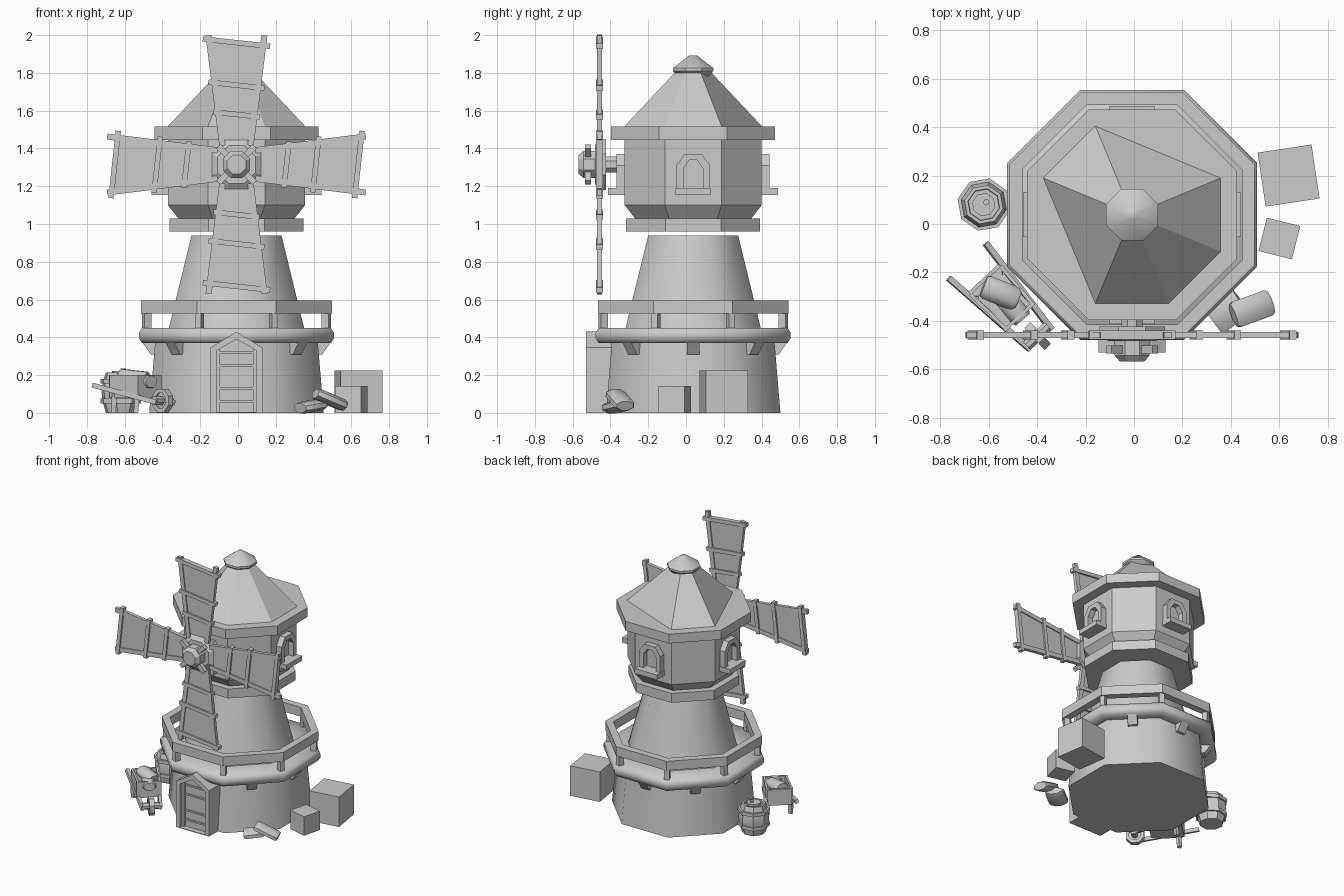
import bpy, bmesh, math
from math import sin, cos, pi, radians
from mathutils import Vector, Matrix

if bpy.data.objects.get("Cube"):
    bpy.data.objects.remove(bpy.data.objects["Cube"])

GREY = (0.6, 0.6, 0.6, 1)
mat = bpy.data.materials.new("stone_grey")
mat.use_nodes = True
mat.diffuse_color = GREY
mat.node_tree.nodes["Principled BSDF"].inputs["Base Color"].default_value = GREY

C = Vector((-0.008, 0.038, 0))          # tower axis
HUB = Vector((-0.008, -0.458, 1.315))   # sail centre
STEP = pi / 4


def finish(name, bm, smooth=0):
    bmesh.ops.recalc_face_normals(bm, faces=bm.faces)
    me = bpy.data.meshes.new(name)
    bm.to_mesh(me)
    bm.free()
    ob = bpy.data.objects.new(name, me)
    bpy.context.collection.objects.link(ob)
    me.materials.append(mat)
    if smooth:
        bpy.ops.object.select_all(action='DESELECT')
        ob.select_set(True)
        bpy.context.view_layer.objects.active = ob
        bpy.ops.object.shade_smooth_by_angle(angle=radians(smooth))
    return ob


def lathe(name, profile, m=None, loop=False, smooth=0):
    """Eight-sided turning; profile radii measure to the flats."""
    bm = bmesh.new()
    rings = []
    for r, z in profile:
        r /= cos(pi / 8)
        rings.append([bm.verts.new((r * cos((k + .5) * STEP), r * sin((k + .5) * STEP), z)) for k in range(8)])
    pairs = list(zip(rings, rings[1:]))
    if loop:
        pairs.append((rings[-1], rings[0]))
    else:
        bm.faces.new(rings[0])
        bm.faces.new(rings[-1])
    for a, b in pairs:
        for k in range(8):
            j = (k + 1) % 8
            bm.faces.new((a[k], a[j], b[j], b[k]))
    bm.transform(m or Matrix.Translation(C))
    return finish(name, bm, smooth)


def prism(name, outline, y0, y1, m, hole=None):
    """Extrude an (x, z) outline along y, optionally as a frame around a hole."""
    bm = bmesh.new()
    def ring(pts, y):
        return [bm.verts.new((x, y, z)) for x, z in pts]
    def bridge(a, b):
        for k in range(len(a)):
            j = (k + 1) % len(a)
            bm.faces.new((a[k], a[j], b[j], b[k]))
    a, b = ring(outline, y0), ring(outline, y1)
    bridge(a, b)
    if hole:
        c, d = ring(hole, y0), ring(hole, y1)
        bridge(c, d)
        bridge(a, c)
        bridge(b, d)
    else:
        bm.faces.new(a)
        bm.faces.new(b)
    bm.transform(m)
    return finish(name, bm)


def box(name, centre, size, m=Matrix()):
    bm = bmesh.new()
    bmesh.ops.create_cube(bm, size=1)
    bm.transform(m @ Matrix.Translation(centre) @ Matrix.Diagonal((*size, 1)))
    return finish(name, bm)


def bar(name, p, q, w, d, side=(0, 1, 0)):
    """Box beam from p to q, d thick along side and w across."""
    p, q = Vector(p), Vector(q)
    z = (q - p).normalized()
    x = Vector(side).cross(z).normalized()
    rot = Matrix((x, z.cross(x), z)).transposed().to_4x4()
    return box(name, (0, 0, 0), (w, d, (q - p).length), Matrix.Translation((p + q) / 2) @ rot)


def place(x, y, z, deg):
    return Matrix.Translation((x, y, z)) @ Matrix.Rotation(radians(deg), 4, 'Z')


def around(k, start=0):
    return Matrix.Translation(C) @ Matrix.Rotation(start + k * STEP, 4, 'Z')


# Tower, balcony and head
lathe("base_wall", [(.462, 0), (.43, .38)], smooth=60)
lathe("balcony_deck", [(.43, .37), (.50, .37), (.516, .395), (.516, .425), (.50, .45), (.34, .45)], smooth=60)
lathe("tower_wall", [(.36, .44), (.238, .94)], smooth=60)
lathe("balcony_rail", [(.453, .525), (.505, .525), (.505, .594), (.453, .594)], loop=True)
for k in range(8):
    box("rail_post", (.515, 0, .485), (.04, .035, .1), around(k, STEP / 2))
    if k != 6:
        prism("deck_bracket", [(.41, .375), (.50, .375), (.475, .34), (.455, .31), (.41, .31)], -.033, .033, around(k))
lathe("head_base_ring", [(.355, .96), (.355, 1.03)])
lathe("head_wall", [(.30, 1.02), (.363, 1.10), (.363, 1.46)])
lathe("eave_ring", [(.434, 1.445), (.434, 1.515)])
lathe("roof_cap", [(.08, 1.78), (.107, 1.81), (.107, 1.825), (.02, 1.893)], smooth=40)

# Roof of uneven broad panels and narrow strips
bm = bmesh.new()
rows = []
for ap, z in ((.366, 1.515), (.098, 1.80)):
    row = []
    for az in (0, 22.5, 112.5, 135, 157.5, 247.5, 270, 292.5, 337.5):
        r = ap / cos(radians((az + 22.5) % 45 - 22.5))
        row.append(bm.verts.new((r * cos(radians(az)), r * sin(radians(az)), z)))
    rows.append(row)
low, top = rows
for k in range(len(low)):
    j = (k + 1) % len(low)
    bm.faces.new((low[k], low[j], top[j], top[k]))
bm.faces.new(low)
bm.faces.new(top)
bm.transform(Matrix.Translation(C))
finish("roof", bm, 25)


# Arched windows on four sides
def arch(w, z0, z1, cut):
    return [(-w, z0), (w, z0), (w, z1 - cut), (w - cut * .7, z1), (cut * .7 - w, z1), (-w, z1 - cut)]


for k in range(0, 8, 2):
    m = around(k)
    prism("window_frame", arch(.088, 1.18, 1.37, .06), -.405, -.35, m, arch(.052, 1.18, 1.338, .045))
    box("window_sill", (0, -.40, 1.172), (.185, .10, .036), m)

# Door with gabled frame
def gable(w, z0, side, peak):
    return [(-w, z0), (w, z0), (w, side), (0, peak), (-w, side)]


door = Matrix.Translation((C.x, 0, 0))
prism("door_frame", gable(.138, 0, .345, .43), -.53, -.38, door, gable(.105, .005, .33, .39))
prism("door_panel", gable(.108, 0, .33, .39), -.49, -.38, door)
for z in (.06, .13, .25, .32):
    box("door_batten", (0, -.493, z), (.21, .012, .012), door)
for s in (-1, 1):
    box("door_stile", (s * .097, -.493, .17), (.02, .02, .33), door)

# Four sails
for k in range(4):
    turn = Matrix.Translation(HUB) @ Matrix.Rotation(k * pi / 2, 4, 'Y')
    at = lambda x, r: turn @ Vector((x, 0, r))
    side = (0, 1, 0)
    prism("sail_cloth", [(-.085, .13), (.085, .13), (.142, .635), (-.142, .66)], -.006, .006, turn)
    for s in (-1, 1):
        bar("sail_spar", at(s * .075, .10), at(s * .148, .685), .032, .026, side)
    for r, w in ((.645, .178), (.42, .148), (.265, .122)):
        bar("sail_batten", at(-w, r + w * .11), at(w, r - w * .11), .028, .036, side)

# Hub, shaft and pegs
hub = Matrix.Translation(HUB) @ Matrix.Rotation(pi / 2, 4, 'X')
lathe("hub_plate", [(.135, -.035), (.135, .0), (.10, .025)], hub)
lathe("hub_boss", [(.072, .0), (.072, .085), (.05, .11)], hub)
lathe("hub_shaft", [(.043, -.16), (.043, .0)], hub)
for k in range(4):
    a = (k + .5) * pi / 2
    d = Vector((cos(a), 0, sin(a)))
    p = HUB + Vector((0, -.06, 0))
    bar("hub_peg", p + d * .05, p + d * .135, .032, .032)

# Crates with sunken panels
for x, y, size, deg in ((.638, .20, .225, 8.5), (.60, -.06, .142, -14)):
    bm = bmesh.new()
    bmesh.ops.create_cube(bm, size=size)
    bmesh.ops.inset_individual(bm, faces=bm.faces[:], thickness=size * .15)
    inner = [f for f in bm.faces if f.calc_area() < (size * .75) ** 2 and
             max(abs(c) for c in f.calc_center_median()) > size * .49 and
             sum(abs(c) > size * .01 for c in f.calc_center_median()) == 1]
    bmesh.ops.inset_individual(bm, faces=inner, thickness=size * .02, depth=-size * .08)
    bm.transform(place(x, y, size / 2, deg))
    finish("crate", bm)

# Barrel with hoops
barrel = place(-.62, .08, 0, 10)
lathe("barrel", [(.075, 0), (.092, .06), (.097, .11), (.092, .16), (.075, .215), (.062, .215), (.06, .20)], barrel, smooth=40)
for z in (.05, .155):
    lathe("barrel_hoop", [(.088, z), (.102, z), (.102, z + .025), (.088, z + .025)], barrel, loop=True)
lathe("barrel_lid", [(.045, .19), (.045, .222)], barrel)
lathe("barrel_plug", [(.012, .22), (.012, .235)], barrel @ Matrix.Translation((.012, .008, 0)))

# Wheelbarrow: local +x runs from the handles to the wheel
cart = place(-.545, -.305, 0, -47)
for s in (-1, 1):
    bar("barrow_handle", cart @ Vector((-.21, s * .105, .145)), cart @ Vector((.235, s * .06, .055)), .026, .024)
    bar("barrow_leg", cart @ Vector((-.08, s * .08, 0)), cart @ Vector((-.07, s * .085, .12)), .025, .025)
    bar("barrow_side", cart @ Vector((-.10, s * .085, .14)), cart @ Vector((.11, s * .075, .14)), .015, .12, (0, 0, 1))
    bar("barrow_end", cart @ Vector((s * .105, -.085, .14)), cart @ Vector((s * .105, .085, .14)), .015, .12, (0, 0, 1))
box("barrow_floor", (0, 0, .09), (.21, .16, .02), cart)
wheel = cart @ Matrix.Translation((.215, 0, .065)) @ Matrix.Rotation(pi / 2, 4, 'X')
lathe("barrow_wheel", [(.04, -.018), (.062, -.018), (.062, .018), (.04, .018)], wheel, loop=True)
lathe("wheel_hub", [(.022, -.06), (.022, .06)], wheel)
lathe("wheel_disc", [(.045, -.008), (.045, .008)], wheel)


# Sacks in the barrow and on the ground
def sack(x, y, z, length, w, h, deg, tilt):
    m = place(x, y, z, deg) @ Matrix.Rotation(radians(tilt), 4, 'Y') @ Matrix.Diagonal((1, w, h, 1)) \
        @ Matrix.Rotation(pi / 2, 4, 'Y')
    e = length / 2
    lathe("sack", [(.42, -e), (.5, .015 - e), (.5, e - .015), (.42, e)], m, smooth=50)


sack(-.55, -.285, .19, .155, .10, .07, -22, 6)
sack(-.50, -.345, .165, .13, .09, .07, -50, 0)
sack(.385, -.36, .035, .14, .13, .06, 35, -8)
sack(.487, -.35, .07, .175, .11, .06, 20, 22)
